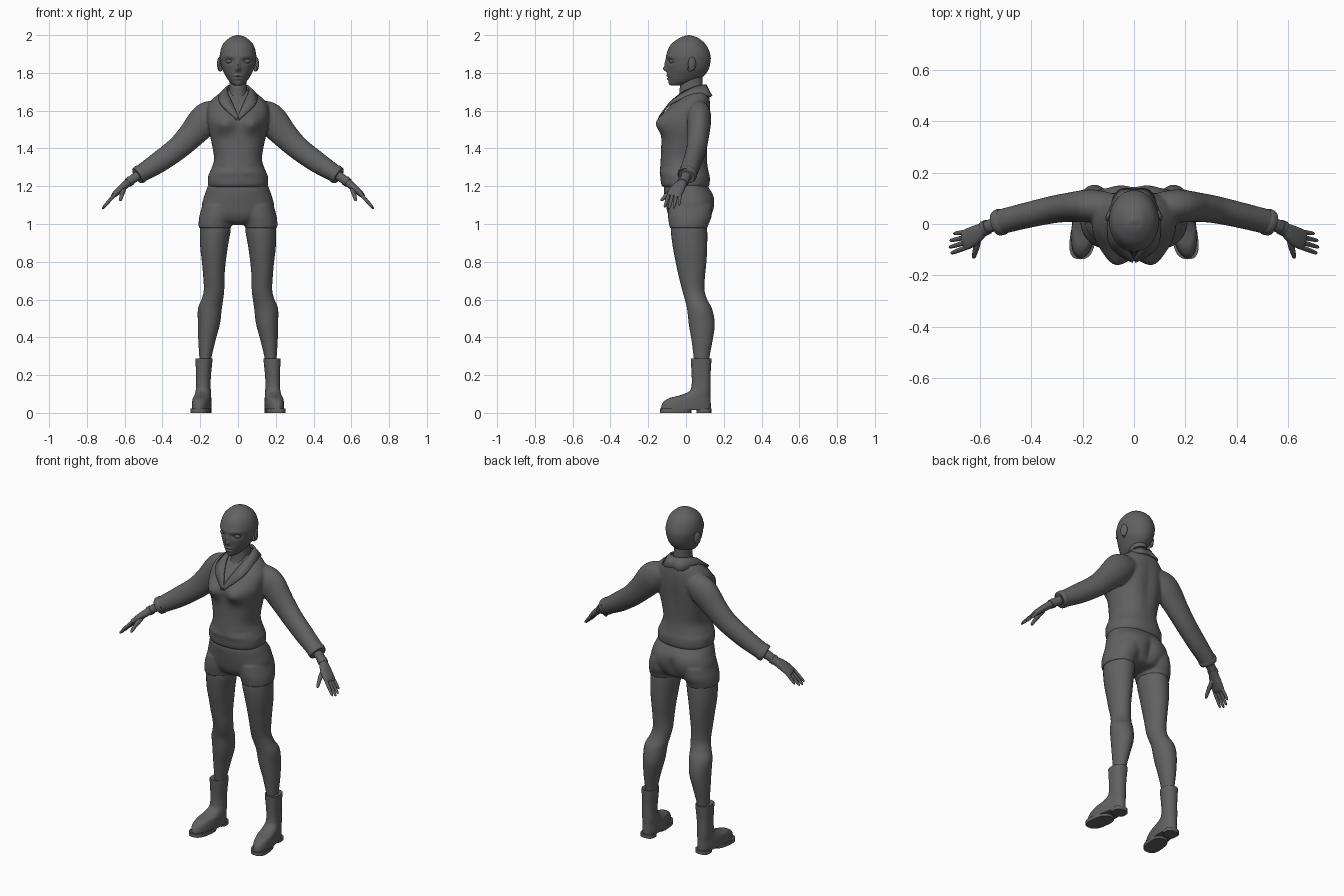
import bpy, bmesh, math
from mathutils import Vector, Matrix

# Remove the default cube
if "Cube" in bpy.data.objects:
    bpy.data.objects.remove(bpy.data.objects["Cube"], do_unlink=True)

# One neutral grey covers the whole figure
grey = bpy.data.materials.new("neutral_grey")
grey.use_nodes = True
grey.diffuse_color = (.12, .12, .12, 1)
grey.node_tree.nodes["Principled BSDF"].inputs["Base Color"].default_value = (.12, .12, .12, 1)


def upright(rows):
    """Turn (z, centre x, half width, front y, back y) into (x, y, z, half width, half depth)."""
    return [(x, (front + back) / 2, z, width, (back - front) / 2)
            for z, x, width, front, back in rows]


def smooth_rows(rows, steps):
    """Catmull-Rom interpolation between the cross-sections."""
    result = []
    last = len(rows) - 1
    for i in range(last):
        quad = [rows[max(i - 1, 0)], rows[i], rows[i + 1], rows[min(i + 2, last)]]
        for k in range(steps):
            t = k / steps
            result.append([b + t * (c - a) / 2
                           + t * t * (a - 2.5 * b + 2 * c - d / 2)
                           + t * t * t * (3 * (b - c) + d - a) / 2
                           for a, b, c, d in zip(*quad)])
    return result + [list(rows[-1])]


def loft(bm, rows, segments=32, steps=5, follow=False, power=1.0, warp=None, side=1):
    """Skin a closed tube through the cross-sections, upright or following the path."""
    rows = smooth_rows(rows, steps)
    rings = []
    for i, (x, y, z, width, depth) in enumerate(rows):
        across, along = Vector((1, 0, 0)), Vector((0, 1, 0))
        if follow:
            before, after = rows[max(i - 1, 0)], rows[min(i + 1, len(rows) - 1)]
            tangent = (Vector(after[:3]) - Vector(before[:3])).normalized()
            along = (along - tangent * along.dot(tangent)).normalized()
            across = along.cross(tangent)
        ring = []
        for k in range(segments):
            angle = math.tau * k / segments
            c, s = math.cos(angle), math.sin(angle)
            c = math.copysign(abs(c) ** power, c)
            s = math.copysign(abs(s) ** power, s)
            co = Vector((x, y, z)) + across * c * max(width, .001) + along * s * max(depth, .001)
            if warp:
                warp(co)
            co.x *= side
            ring.append(bm.verts.new(co))
        rings.append(ring)
    for low, high in zip(rings, rings[1:]):
        for k in range(segments):
            n = (k + 1) % segments
            bm.faces.new((low[k], low[n], high[n], high[k]))
    bm.faces.new(rings[0])
    bm.faces.new(rings[-1])


def bumps(*items):
    """Warp that pushes soft bumps along y; each is (facing, x, z, x spread, z spread, amount)."""
    def warp(co):
        shift = 0
        for facing, x, z, sx, sz, amount in items:
            if co.y * facing > 0:
                shift += facing * amount * math.exp(-((abs(co.x) - x) / sx) ** 2 - ((co.z - z) / sz) ** 2)
        co.y += shift
    return warp


def finish(bm, name, mirror=False, fuse=False, thickness=0):
    """Make the object, optionally mirrored, thickened or fused into one skin."""
    bmesh.ops.recalc_face_normals(bm, faces=bm.faces)
    mesh = bpy.data.meshes.new(name)
    bm.to_mesh(mesh)
    bm.free()
    mesh.materials.append(grey)
    obj = bpy.data.objects.new(name, mesh)
    bpy.context.collection.objects.link(obj)
    bpy.ops.object.select_all(action='DESELECT')
    obj.select_set(True)
    bpy.context.view_layer.objects.active = obj
    bpy.ops.object.shade_smooth_by_angle(angle=math.radians(50))
    if mirror:
        obj.modifiers.new("mirror", 'MIRROR')
    if thickness:
        solid = obj.modifiers.new("thickness", 'SOLIDIFY')
        solid.thickness, solid.offset = thickness, 0
    if fuse:
        remesh = obj.modifiers.new("fuse", 'REMESH')
        remesh.mode, remesh.voxel_size, remesh.use_smooth_shade = 'VOXEL', .007, True
        relax = obj.modifiers.new("relax", 'SMOOTH')
        relax.factor, relax.iterations = .5, 6
    return obj


def tube(name, rows, mirror=False, **options):
    bm = bmesh.new()
    loft(bm, rows, **options)
    return finish(bm, name, mirror)


def ball(name, centre, size, turn=0, mirror=True):
    bm = bmesh.new()
    place = Matrix.Translation(centre) @ Matrix.Rotation(turn, 4, 'Z') @ Matrix.Diagonal((*size, 1))
    bmesh.ops.create_uvsphere(bm, u_segments=24, v_segments=16, radius=1, matrix=place)
    return finish(bm, name, mirror)


# Head with nose, eye sockets, brows, lips and chin
face = bumps((-1, 0, 1.82, .013, .013, .020), (-1, 0, 1.845, .011, .022, .010),
             (-1, .045, 1.862, .022, .014, -.013), (-1, .045, 1.888, .03, .01, .004),
             (-1, 0, 1.785, .02, .006, .008), (-1, 0, 1.768, .017, .006, .008),
             (-1, 0, 1.777, .022, .003, -.005), (-1, 0, 1.745, .02, .01, .004))
tube("head", upright([
    (1.733, 0, .012, -.078, -.03), (1.738, 0, .028, -.085, 0), (1.76, 0, .05, -.092, .06),
    (1.79, 0, .069, -.098, .10), (1.82, 0, .084, -.10, .12), (1.86, 0, .094, -.105, .13),
    (1.90, 0, .096, -.103, .128), (1.95, 0, .081, -.08, .105), (1.985, 0, .046, -.035, .065),
    (1.997, 0, .018, 0, .03), (2, 0, .002, .013, .017)]), segments=96, steps=8, warp=face)
ball("eyes", (.045, -.072, 1.862), (.021, .017, .013))
ball("ears", (.099, .032, 1.847), (.01, .022, .037), turn=.35)
ball("ear_lobes", (.092, .022, 1.822), (.009, .013, .016))
tube("neck", upright([(1.60, 0, .07, -.06, .10), (1.66, 0, .058, -.045, .10), (1.69, 0, .05, -.036, .092),
                      (1.74, 0, .046, -.03, .088), (1.80, 0, .045, -.01, .085)]))

# Jacket: torso and both sleeves fused into one skin
bm = bmesh.new()
bust = bumps((-1, .075, 1.53, .055, .05, .042), (1, 0, 1.5, .03, .12, -.008),
             (-1, .10, 1.30, .03, .012, -.006), (-1, .06, 1.27, .05, .012, .005))
loft(bm, upright([
    (1.195, 0, .148, -.115, .113), (1.205, 0, .159, -.130, .124), (1.25, 0, .159, -.136, .126),
    (1.28, 0, .147, -.138, .119), (1.34, 0, .127, -.134, .112), (1.42, 0, .138, -.131, .117),
    (1.50, 0, .156, -.128, .125), (1.56, 0, .163, -.125, .13), (1.62, 0, .16, -.09, .13),
    (1.66, 0, .135, -.052, .126), (1.69, 0, .10, -.02, .12), (1.71, 0, .065, 0, .11)]),
    segments=64, power=.88, warp=bust)
sleeve = [(.09, .065, 1.60, .06, .055), (.165, .07, 1.56, .085, .064), (.25, .065, 1.468, .071, .057),
          (.32, .055, 1.40, .062, .053), (.415, .034, 1.33, .057, .05), (.48, .018, 1.288, .05, .049),
          (.515, .009, 1.266, .046, .049), (.527, .006, 1.258, .045, .048)]
for side in (1, -1):
    loft(bm, sleeve, follow=True, side=side)
finish(bm, "jacket", fuse=True)

# Sleeve cuffs
tube("sleeve_cuffs", [(.508, .011, 1.27, .046, .05), (.517, .008, 1.265, .049, .052),
                      (.53, .005, 1.256, .047, .05), (.533, .004, 1.254, .04, .043)],
     mirror=True, follow=True)

# Collar and lapels: a ribbon between a neck edge and an outer edge
inner = [(0, .104, 1.735), (.04, .09, 1.735), (.058, .04, 1.722),
         (.052, -.025, 1.69), (.03, -.085, 1.64), (0, -.137, 1.572)]
outer = [(0, .133, 1.68), (.06, .128, 1.675), (.095, .05, 1.688),
         (.10, -.055, 1.65), (.075, -.105, 1.615), (.006, -.147, 1.55)]
bm = bmesh.new()
edges = zip(smooth_rows(inner, 5), smooth_rows(outer, 5))
pairs = [(bm.verts.new(a), bm.verts.new(b)) for a, b in edges]
for (a, b), (c, d) in zip(pairs, pairs[1:]):
    bm.faces.new((a, b, d, c))
finish(bm, "collar", mirror=True, thickness=.01)

# Shorts: pelvis and both short legs fused into one skin
bm = bmesh.new()
seat = bumps((1, 0, 1.08, .025, .06, -.016), (1, .09, 1.10, .06, .05, .006))
loft(bm, upright([
    (.995, 0, .03, -.03, .05), (1.01, 0, .10, -.07, .11), (1.05, 0, .18, -.095, .136),
    (1.10, 0, .191, -.106, .149), (1.15, 0, .178, -.114, .146), (1.19, 0, .164, -.117, .122),
    (1.22, 0, .15, -.105, .105)]), segments=64, power=.9, warp=seat)
for side in (1, -1):
    loft(bm, upright([(.978, .122, .086, -.087, .114), (1.0, .121, .088, -.09, .12),
                      (1.04, .112, .093, -.096, .136), (1.10, .10, .088, -.095, .14)]), side=side)
finish(bm, "shorts", fuse=True)

# Legs
tube("legs", upright([
    (1.03, .118, .076, -.07, .105), (.97, .12, .081, -.08, .112), (.88, .127, .073, -.07, .112),
    (.80, .128, .063, -.055, .108), (.72, .128, .056, -.038, .10), (.65, .127, .054, -.02, .098),
    (.60, .136, .057, -.006, .112), (.55, .149, .063, .006, .138), (.47, .154, .058, .015, .152),
    (.38, .165, .045, .03, .14), (.30, .172, .033, .04, .125), (.25, .175, .03, .045, .12)]), mirror=True)


# Boots, with toes turned slightly outwards
def toe_out(co):
    co.x += .12 * (.08 - co.y) if co.y < .08 else 0


tube("boots", upright([
    (.285, .18, .038, .035, .126), (.287, .18, .044, .026, .134), (.27, .18, .044, .026, .134),
    (.20, .182, .039, .03, .13), (.15, .183, .038, .03, .13), (.115, .183, .04, .018, .13),
    (.092, .183, .043, -.035, .13), (.078, .183, .046, -.09, .13), (.055, .183, .048, -.122, .131),
    (.025, .183, .048, -.132, .131), (.014, .183, .046, -.128, .128)]),
    mirror=True, segments=40, power=.88, warp=toe_out)
for name, width, front, back in (("boot_soles", .05, -.137, .03), ("boot_heels", .042, .055, .134)):
    tube(name, upright([(0, .183, width, front, back), (.022, .183, width, front, back)]),
         mirror=True, steps=1, power=.75, warp=toe_out)

# Hands: wrist and palm, four fingers and a thumb
tube("wrists_and_palms", [
    (.50, .012, 1.276, .027, .029), (.56, -.008, 1.236, .023, .025), (.585, -.02, 1.216, .021, .026),
    (.605, -.034, 1.20, .02, .033), (.63, -.05, 1.178, .018, .039), (.655, -.062, 1.155, .014, .039),
    (.665, -.066, 1.146, .006, .033)], mirror=True, follow=True, power=.9)
tube("wrist_bands", [(.568, -.011, 1.23, .026, .029), (.583, -.018, 1.218, .025, .03)],
     mirror=True, follow=True)
bm = bmesh.new()
for offset, length in ((-.030, .9), (-.010, 1), (.010, .95), (.029, .75)):
    def joint(t, radius):
        reach = t * length
        return (.648 + .07 * reach, -.06 + offset * (1 + .25 * t) - .018 * reach,
                1.16 - .074 * reach - .006 * t * t, radius, radius)
    loft(bm, [joint(0, .009), joint(.3, .0095), joint(.65, .0085), joint(.92, .0065), joint(1, .002)],
         segments=12, steps=3, follow=True)
loft(bm, [(.603, -.04, 1.195, .013, .013), (.61, -.08, 1.17, .013, .013), (.617, -.108, 1.148, .0105, .0105),
          (.622, -.127, 1.128, .008, .008), (.623, -.133, 1.122, .002, .002)],
     segments=12, steps=3, follow=True)
finish(bm, "fingers_and_thumbs", mirror=True)
